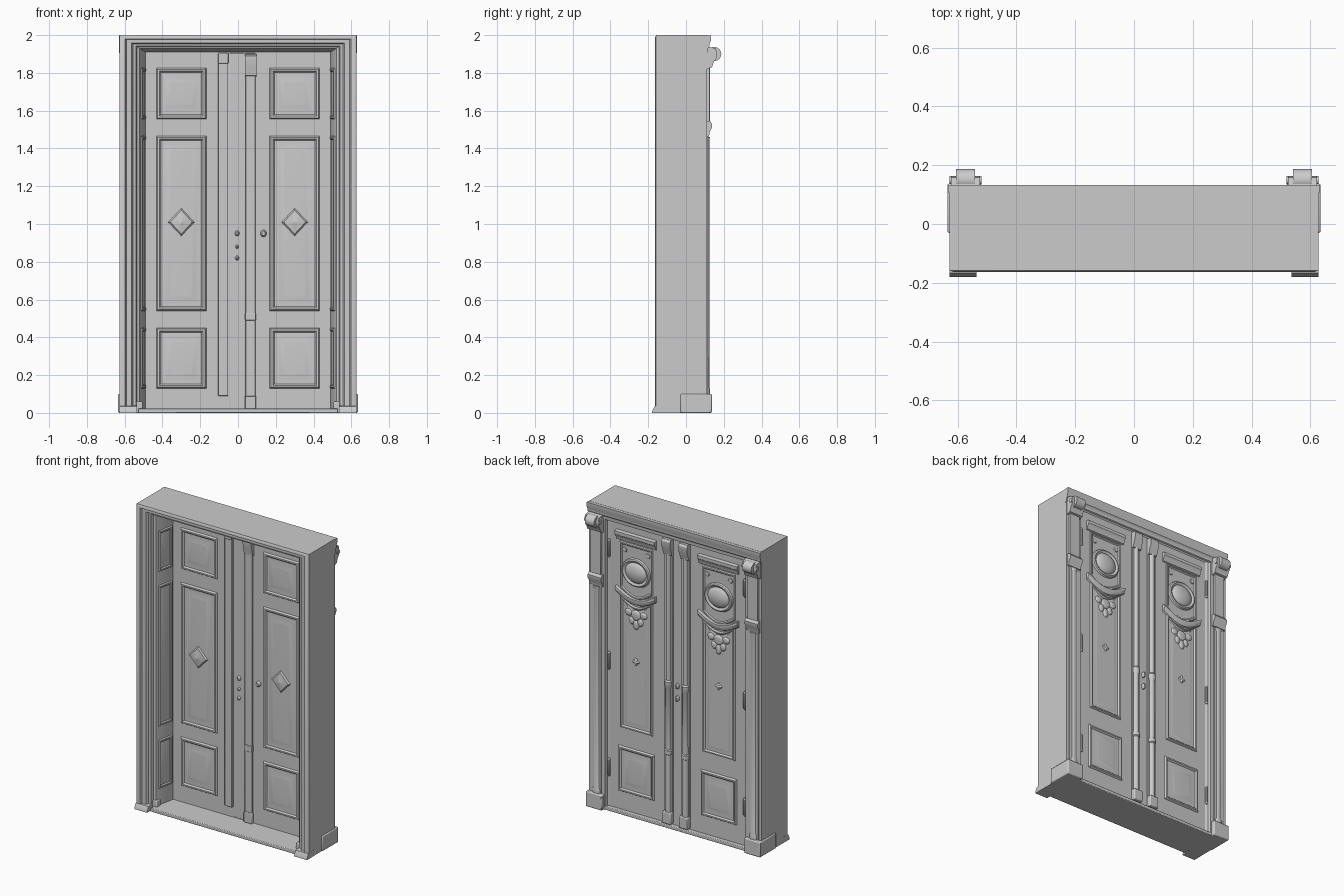
import bpy, bmesh
from math import sin, cos, pi, radians
from mathutils import Vector

if "Cube" in bpy.data.objects:
    bpy.data.objects.remove(bpy.data.objects["Cube"])


def finish(name, bm, facing=None):
    bmesh.ops.recalc_face_normals(bm, faces=bm.faces)
    bm.faces.ensure_lookup_table()
    if facing is not None and bm.faces[-1].normal.dot(facing) < 0:
        bmesh.ops.reverse_faces(bm, faces=bm.faces)
    me = bpy.data.meshes.new(name)
    bm.to_mesh(me)
    bm.free()
    ob = bpy.data.objects.new(name, me)
    bpy.context.collection.objects.link(ob)
    return ob


def loft(name, rings):
    """Closed cross-sections joined in order, capped at both ends."""
    bm = bmesh.new()
    vs = [[bm.verts.new(p) for p in r] for r in rings]
    n = len(rings[0])
    for a, b in zip(vs, vs[1:]):
        for i in range(n):
            bm.faces.new((a[i], a[(i + 1) % n], b[(i + 1) % n], b[i]))
    bm.faces.new(vs[0])
    bm.faces.new(vs[-1])
    return finish(name, bm)


def prism_x(name, profile, x0, x1):
    return loft(name, [[(x, y, z) for y, z in profile] for x in (x0, x1)])


def box(name, x0, x1, y0, y1, z0, z1, bevel=0.0):
    ob = prism_x(name, [(y0, z0), (y1, z0), (y1, z1), (y0, z1)], min(x0, x1), max(x0, x1))
    if bevel:
        m = ob.modifiers.new("soft_edges", 'BEVEL')
        m.width, m.segments = bevel, 2
    return ob


def turned(name, cx, cy, prof, n=16, ry=1.0):
    """Upright turned shaft from (radius, z) pairs."""
    return loft(name, [[(cx + r * cos(2 * pi * i / n), cy + ry * r * sin(2 * pi * i / n), z)
                        for i in range(n)] for r, z in prof])


def relief(name, outline, steps, origin, ux, normal):
    """Moulded panel: outline (u, z) inset step by step, each at its own height."""
    o, ux, nn = Vector(origin), Vector(ux).normalized(), Vector(normal).normalized()
    us, zs = [p[0] for p in outline], [p[1] for p in outline]
    cu, cz = (max(us) + min(us)) / 2, (max(zs) + min(zs)) / 2
    w, h = max(us) - min(us), max(zs) - min(zs)
    bm = bmesh.new()
    rings = []
    for ins, ht in steps:
        ku, kz = 1 - 2 * ins / w, 1 - 2 * ins / h
        rings.append([bm.verts.new(o + ux * (cu + (u - cu) * ku) + Vector((0, 0, cz + (z - cz) * kz)) + nn * ht)
                      for u, z in outline])
    n = len(outline)
    for a, b in zip(rings, rings[1:]):
        for i in range(n):
            bm.faces.new((a[i], a[(i + 1) % n], b[(i + 1) % n], b[i]))
    bm.faces.new(rings[-1])
    return finish(name, bm, nn)


def rect(u0, u1, z0, z1):
    return [(u0, z0), (u1, z0), (u1, z1), (u0, z1)]


def ellipse(cu, cz, ru, rz, n=32):
    return [(cu + ru * cos(2 * pi * i / n), cz + rz * sin(2 * pi * i / n)) for i in range(n)]


def sag(u0, u1, z, d, n=12):
    """Hanging curve from u0 to u1."""
    return [(u0 + (u1 - u0) * i / n, z - d * sin(pi * i / n)) for i in range(n + 1)]


FIELD = [(0, 0), (.007, .011), (.016, .011), (.024, .002), (.040, .002), (.070, .009), (.078, .0095)]
DOOR_F, DOOR_B, FRONT, BACK = 0.027, 0.085, (0, -1, 0), (0, 1, 0)

# Frame: one moulded section carried up, across and down
section = [(0, .112), (0, -.158), (.014, -.163), (.030, -.163), (.036, -.152), (.064, -.15), (.072, -.136), (.087, -.132),
           (.093, -.115), (.106, -.11), (.112, -.10), (.137, .027), (.137, .085), (.122, .092), (.116, .112)]
W = 0.627
loft("door_frame", [[(-W + o, y, 0) for o, y in section], [(-W + o, y, 2 - o * .66) for o, y in section],
                    [(W - o, y, 2 - o * .66) for o, y in section], [(W - o, y, 0) for o, y in section]])
box("threshold", -.53, .53, -.155, .112, 0, .022, .004)
box("door_leaves", -.491, .491, DOOR_F, DOOR_B, .02, 1.912)

# Cornice on the back
prism_x("back_cornice", [(.105, 1.905), (.114, 1.91), (.116, 1.93), (.124, 1.94), (.124, 1.955),
                         (.132, 1.972), (.132, 1.999), (.105, 1.999)], -.63, .63)

ROWS = ((.13, .45), (.54, 1.465), (1.555, 1.825))
for s in (-1, 1):
    side = "left" if s < 0 else "right"
    # Front panels
    for i, (z0, z1) in enumerate(ROWS):
        relief(f"{side}_front_panel_{i}", rect(.168, .432, z0, z1), FIELD, (0, DOOR_F, 0), (s, 0, 0), FRONT)
    relief(side + "_diamond", [(.23, 1.01), (.30, .935), (.37, 1.01), (.30, 1.085)],
           [(0, .008), (.012, .018), (.04, .022), (.066, .032)], (0, DOOR_F, 0), (s, 0, 0), FRONT)

    # Panels in the splayed reveal
    for i, (z0, z1) in enumerate(ROWS):
        relief(f"{side}_reveal_panel_{i}", rect(.008, .120, z0, z1),
               [(0, 0), (.005, .007), (.014, .007), (.020, .001), (.030, .003)],
               (s * (W - .112), -.10, 0), (-.025 * s, .127, 0), (-s, -.197, 0))

    # Feet of the casing
    prism_x(side + "_casing_foot", [(-.11, 0), (-.18, 0), (-.18, .008), (-.166, .035), (-.11, .04)], s * .535, s * .628)
    box(side + "_inner_foot", s * .505, s * .54, -.122, -.08, 0, .06, .005)

    # Upper back panel with header and round medallion
    prism_x(side + "_panel_header", [(.084, 1.79), (.092, 1.795), (.095, 1.815), (.106, 1.83),
                                     (.106, 1.85), (.084, 1.855)], s * .155, s * .445)
    top = sag(.18, .42, 1.485, .055) + [(.42, 1.785), (.18, 1.785)]
    relief(side + "_medallion_panel", top, [(0, 0), (.004, .008), (.012, .008), (.018, .002)],
           (0, DOOR_B, 0), (s, 0, 0), BACK)
    relief(side + "_medallion", ellipse(.30, 1.605, .105, .095),
           [(0, 0), (.006, .012), (.014, .016), (.022, .012), (.028, .008), (.034, .014), (.05, .022), (.07, .027), (.086, .029)],
           (0, DOOR_B, 0), (s, 0, 0), BACK)
    for k in (-1, 1):
        relief(side + "_medallion_rosette", ellipse(.30 + k * .085, 1.735, .018, .018, 12),
               [(0, 0), (.004, .007), (.014, .010)], (0, DOOR_B, 0), (s, 0, 0), BACK)

    # Sagging moulding below the medallion
    loft(side + "_curved_moulding", [[(s * u, DOOR_B - .002, z - .022), (s * u, DOOR_B + .010, z - .016),
                                      (s * u, DOOR_B + .020, z + .006), (s * u, DOOR_B + .019, z + .02),
                                      (s * u, DOOR_B - .002, z + .024)] for u, z in sag(.155, .445, 1.465, .055)])

    # Tall back panel following the curve, and lower back panel
    tall = sag(.18, .42, 1.43, .05) + [(.42, .56), (.18, .56)]
    relief(side + "_tall_back_panel", tall, [(0, 0), (.006, .011), (.014, .011), (.022, .002), (.036, .002), (.048, .005), (.054, .005)],
           (0, DOOR_B, 0), (s, 0, 0), BACK)
    relief(side + "_lower_back_panel", rect(.168, .432, .14, .44), FIELD, (0, DOOR_B, 0), (s, 0, 0), BACK)

    # Carved shield-shaped drop and small flower on the tall panel
    for u, z, a, b in ((0, 1.325, .036, .034), (-.055, 1.335, .026, .024), (.055, 1.335, .026, .024), (-.032, 1.285, .022, .026),
                       (.032, 1.285, .022, .026), (0, 1.262, .022, .032), (0, 1.02, .014, .026), (0, 1.02, .026, .014)):
        relief(side + "_carving", ellipse(.30 + u, z, a, b, 14), [(0, .004), (.004, .009), (.009, .013), (.013, .014)],
               (0, DOOR_B, 0), (s, 0, 0), BACK)

    # Central mullion on the back with cap, collar and base
    xm = s * .062
    box(side + "_mullion_backing", xm - .03, xm + .03, DOOR_B - .003, .093, .03, 1.90, .002)
    turned(side + "_mullion_shaft", xm, .091, [(.02, .10), (.02, .48), (.026, .485), (.026, .51), (.02, .515),
                                               (.019, .92), (.024, .93), (.024, .96), (.017, .97), (.017, 1.80)])
    box(side + "_mullion_base", xm - .032, xm + .032, DOOR_B, .119, .03, .105, .005)
    prism_x(side + "_mullion_cap", [(.085, 1.79), (.105, 1.795), (.11, 1.82), (.122, 1.85), (.124, 1.885),
                                    (.115, 1.90), (.085, 1.90)], xm - .031, xm + .031)

    # Pilaster on the back: plinth, shaft, capital, upper strip and scroll corbel
    box(side + "_plinth", s * .518, s * .635, -.03, .137, 0, .10, .006)
    box(side + "_pilaster", s * .535, s * .608, .108, .117, .10, 1.47, .002)
    turned(side + "_pilaster_shaft", s * .57, .112, [(.027, .10), (.027, .125), (.021, .135), (.021, 1.44), (.026, 1.46)], ry=.55)
    prism_x(side + "_pilaster_capital", [(.108, 1.46), (.122, 1.465), (.126, 1.49), (.138, 1.51), (.138, 1.53),
                                         (.126, 1.545), (.108, 1.545)], s * .522, s * .618)
    box(side + "_upper_pilaster", s * .533, s * .608, .108, .126, 1.54, 1.85, .003)
    prism_x(side + "_corbel_block", [(.108, 1.82), (.138, 1.83), (.148, 1.86), (.160, 1.875), (.164, 1.90),
                                     (.158, 1.93), (.108, 1.94)], s * .523, s * .622)
    scroll = [(.150 + .037 * cos(2 * pi * i / 24), 1.9 + .037 * sin(2 * pi * i / 24)) for i in range(24)]
    prism_x(side + "_corbel_scroll", scroll, s * .54, s * .605)
    eye = [(.150 + .014 * cos(pi * i / 8), 1.9 + .014 * sin(pi * i / 8)) for i in range(16)]
    prism_x(side + "_corbel_eye", eye, s * .518, s * .628)

    # Hinges
    for z in (.28, .98, 1.72):
        turned(side + "_hinge", s * .494, .094, [(.005, z - .06), (.010, z - .05), (.010, z + .05), (.005, z + .06)], 10)

# Central strips on the front
box("left_cover_strip", -.105, -.052, .010, DOOR_F + .001, .09, 1.905, .003)
box("right_cover_strip", .04, .092, .014, DOOR_F + .001, .03, 1.905, .003)
box("centre_strip", -.045, .035, .021, DOOR_F + .001, .03, 1.905, .002)
prism_x("right_strip_cap", [(.026, 1.78), (.010, 1.785), (.005, 1.82), (-.005, 1.86), (-.005, 1.89), (.026, 1.90)], .036, .098)
box("left_strip_cap", -.106, -.051, .002, .027, 1.85, 1.905, .004)
box("right_strip_base", .037, .096, .004, .028, .022, .09, .004)
box("right_strip_collar", .038, .094, .009, .027, .49, .53, .003)

# Lock fittings and knob, front and back
for u, z, r in ((-.005, .95, .013), (-.005, .88, .009), (-.005, .82, .011), (.135, .95, .016)):
    relief("front_lock_fitting", ellipse(u, z, r, r * 1.2, 14), [(0, -.002), (.002, .008), (.005, .012), (.007, .018)],
           (0, .022, 0), (1, 0, 0), FRONT)
for z in (.86, .94):
    relief("back_lock_fitting", ellipse(0, z, .013, .02, 14), [(0, -.002), (.003, .01), (.007, .02)],
           (0, DOOR_B, 0), (1, 0, 0), BACK)

# Smooth shading with crisp edges
bpy.ops.object.select_all(action='SELECT')
bpy.context.view_layer.objects.active = bpy.data.objects["door_frame"]
bpy.ops.object.shade_smooth_by_angle(angle=radians(32))
